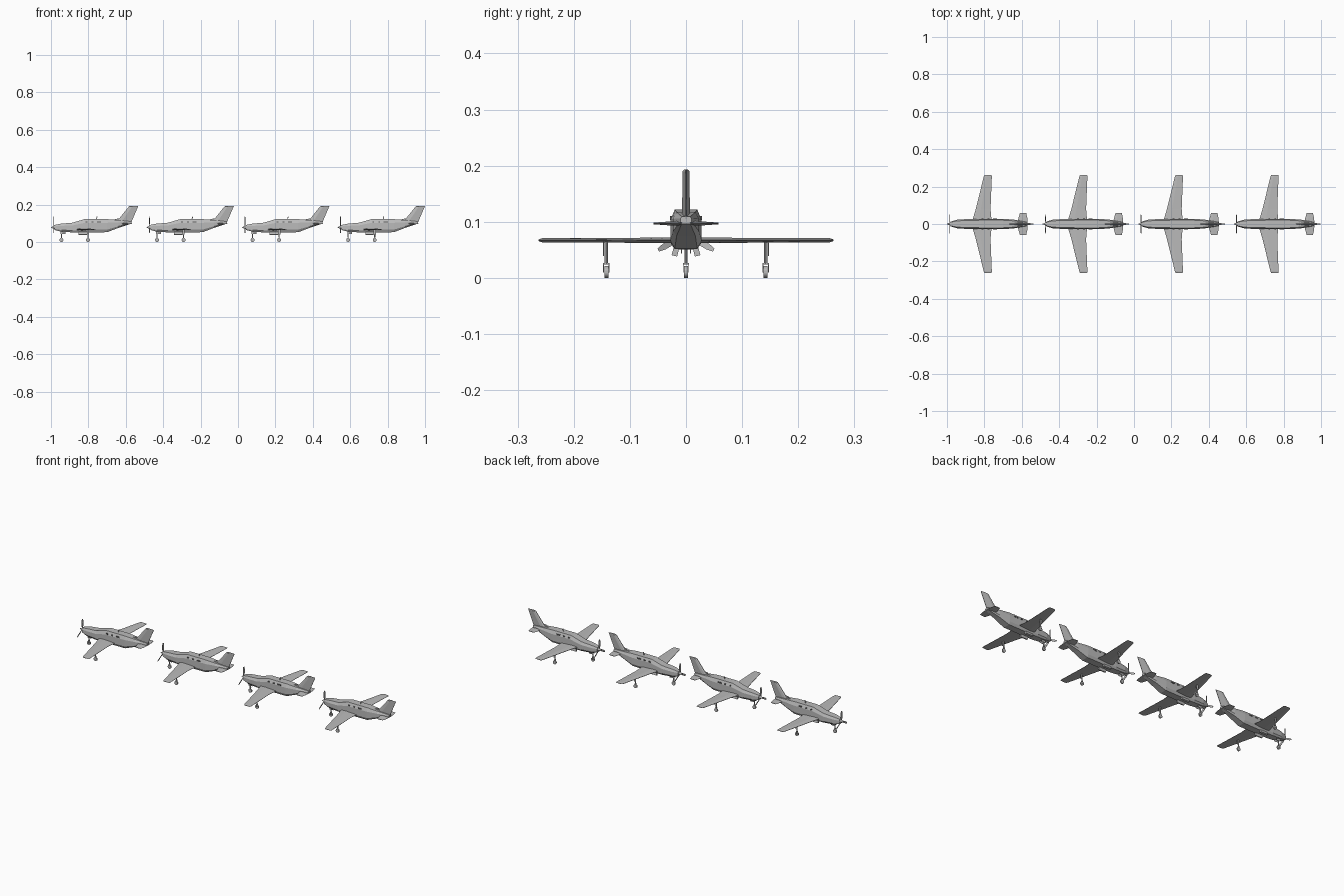
import bpy, bmesh
from math import pi, radians
from mathutils import Matrix, Vector

if "Cube" in bpy.data.objects:
    bpy.data.objects.remove(bpy.data.objects["Cube"], do_unlink=True)


def material(name, v):
    m = bpy.data.materials.new(name)
    m.use_nodes = True
    m.diffuse_color = (v, v, v, 1)
    m.node_tree.nodes["Principled BSDF"].inputs["Base Color"].default_value = (v, v, v, 1)
    return m


GREY = material("light grey", 0.5)
DARK = material("dark glass", 0.12)

COUNT, SPACING, START = 4, 0.511, -1.0


def place(name, bm, mat=GREY):
    """Turn one part into a linked copy on every aircraft."""
    bmesh.ops.recalc_face_normals(bm, faces=bm.faces)
    mesh = bpy.data.meshes.new(name)
    bm.to_mesh(mesh)
    bm.free()
    mesh.materials.append(mat)
    for i in range(COUNT):
        ob = bpy.data.objects.new(f"{name}_{i + 1}", mesh)
        ob.location.x = START + i * SPACING
        bpy.context.collection.objects.link(ob)


def loft(bm, rings):
    """Skin closed rings of points and cap both ends."""
    rows = [[bm.verts.new(p) for p in ring] for ring in rings]
    n = len(rows[0])
    for a, b in zip(rows, rows[1:]):
        for i in range(n):
            j = (i + 1) % n
            bm.faces.new((a[i], a[j], b[j], b[i]))
    bm.faces.new(rows[0])
    bm.faces.new(rows[-1])


def airfoil(lead, trail, thick):
    upper = [(0, 0.25), (0.1, 0.8), (0.35, 1), (1, 0.15)]
    pts = upper + [(c, -t) for c, t in reversed(upper)]
    return [(lead + c * (trail - lead), t * thick / 2) for c, t in pts]


def box(bm, centre, size, rot=Matrix()):
    mat = Matrix.Translation(centre) @ rot @ Matrix.Diagonal((*size, 1))
    bmesh.ops.create_cube(bm, size=1, matrix=mat)


def cylinder(bm, centre, r1, r2, depth, rot=Matrix(), sides=10):
    bmesh.ops.create_cone(bm, cap_ends=True, segments=sides, radius1=r1, radius2=r2,
                          depth=depth, matrix=Matrix.Translation(centre) @ rot)


# Fuselage: chamfered box sections (x, bottom, top, half width)
sections = [(0.02, 0.064, 0.091, 0.013), (0.055, 0.055, 0.098, 0.023),
            (0.115, 0.051, 0.103, 0.027), (0.18, 0.051, 0.122, 0.028),
            (0.30, 0.052, 0.122, 0.028), (0.36, 0.075, 0.117, 0.023),
            (0.43, 0.098, 0.109, 0.010)]
rings = []
for x, lo, hi, w in sections:
    h = hi - lo
    half = [(w * 0.72, lo), (w, lo + h * 0.2), (w, hi - h * 0.28), (w * 0.72, hi)]
    rings.append([(x, y, z) for y, z in half] + [(x, -y, z) for y, z in reversed(half)])
bm = bmesh.new()
loft(bm, rings)
place("fuselage", bm)

# Wings and tailplane: ribs (y, leading x, trailing x, thickness)
surfaces = {
    "wing": (0.067, [(0, 0.130, 0.240, 0.010), (0.08, 0.154, 0.233, 0.009),
                     (0.255, 0.197, 0.240, 0.008), (0.263, 0.202, 0.238, 0.003)]),
    "tailplane": (0.097, [(0, 0.375, 0.432, 0.010), (0.03, 0.382, 0.430, 0.007),
                          (0.058, 0.390, 0.424, 0.003)]),
}
for name, (z, ribs) in surfaces.items():
    full = [(-y, *r) for y, *r in reversed(ribs[1:])] + ribs
    bm = bmesh.new()
    loft(bm, [[(x, y, z + t) for x, t in airfoil(a, b, th)] for y, a, b, th in full])
    place(name, bm)

# Tail fin with its dorsal fillet
bm = bmesh.new()
for ribs in ([(0.100, 0.335, 0.428, 0.014), (0.122, 0.362, 0.437, 0.014),
              (0.190, 0.417, 0.466, 0.012), (0.193, 0.422, 0.467, 0.007)],
             [(0.110, 0.295, 0.40, 0.010), (0.126, 0.362, 0.40, 0.006)]):
    loft(bm, [[(x, t, z) for x, t in airfoil(a, b, th)] for z, a, b, th in ribs])
place("tail_fin", bm)

# Spinner and three-bladed propeller
HUB = Vector((0.015, 0, 0.078))
bm = bmesh.new()
cylinder(bm, (0.011, 0, HUB.z), 0.011, 0.001, 0.022, Matrix.Rotation(-pi / 2, 4, "Y"), 12)
place("spinner", bm)
bm = bmesh.new()
for k in range(3):
    turn = Matrix.Translation(HUB) @ Matrix.Rotation(k * 2 * pi / 3, 4, "X")
    ring = []
    for z, w in ((0.004, 0.002), (0.02, 0.005), (0.045, 0.0055), (0.057, 0.003)):
        ring.append([turn @ Vector((sx * 0.0008 + sy * w * 0.3, sy * w, z))
                     for sx, sy in ((-1, -1), (1, -1), (1, 1), (-1, 1))])
    loft(bm, ring)
place("propeller", bm)

# Landing gear: strut, fork and wheel
wheels = [("nose", 0.056, 0, 0.060)] + [
    (side, 0.198, y, 0.066) for side, y in (("left", -0.142), ("right", 0.142))]
across = Matrix.Rotation(pi / 2, 4, "X")
# The aircraft face -x, so their own left is -y
for name, x, y, top in wheels:
    bm = bmesh.new()
    cylinder(bm, (x, y, (top + 0.024) / 2), 0.003, 0.003, top - 0.024, sides=8)
    box(bm, (x, y, 0.025), (0.005, 0.011, 0.003))
    for s in (-1, 1):
        box(bm, (x, y + s * 0.0048, 0.018), (0.004, 0.0014, 0.016))
    place(name + "_gear_strut", bm)
    bm = bmesh.new()
    cylinder(bm, (x, y, 0.0105), 0.0105, 0.0105, 0.007, across, 14)
    place(name + "_wheel", bm)
    bm = bmesh.new()
    if name == "nose":
        for s in (-1, 1):
            box(bm, (x + 0.008, s * 0.008, 0.050), (0.025, 0.001, 0.014))
    else:
        box(bm, (x, y + (0.005 if y > 0 else -0.005), 0.052), (0.012, 0.001, 0.026))
    place(name + "_gear_door", bm)

# Belly stubs below the wing root
bm = bmesh.new()
for s in (-1, 1):
    box(bm, (0.170, s * 0.019, 0.046), (0.045, 0.010, 0.014),
        Matrix.Rotation(radians(s * 15), 4, "X"))
place("belly_stub", bm)

# Cabin windows as thin plates, and the roof aerial
bm = bmesh.new()
for s in (-1, 1):
    for x, length in ((0.19, 0.010), (0.222, 0.010), (0.257, 0.022)):
        box(bm, (x, s * 0.0265, 0.107), (length, 0.004, 0.007))
place("cabin_windows", bm, DARK)
bm = bmesh.new()
box(bm, (0.245, 0, 0.129), (0.004, 0.0012, 0.017), Matrix.Rotation(radians(15), 4, "Y"))
place("roof_aerial", bm)
